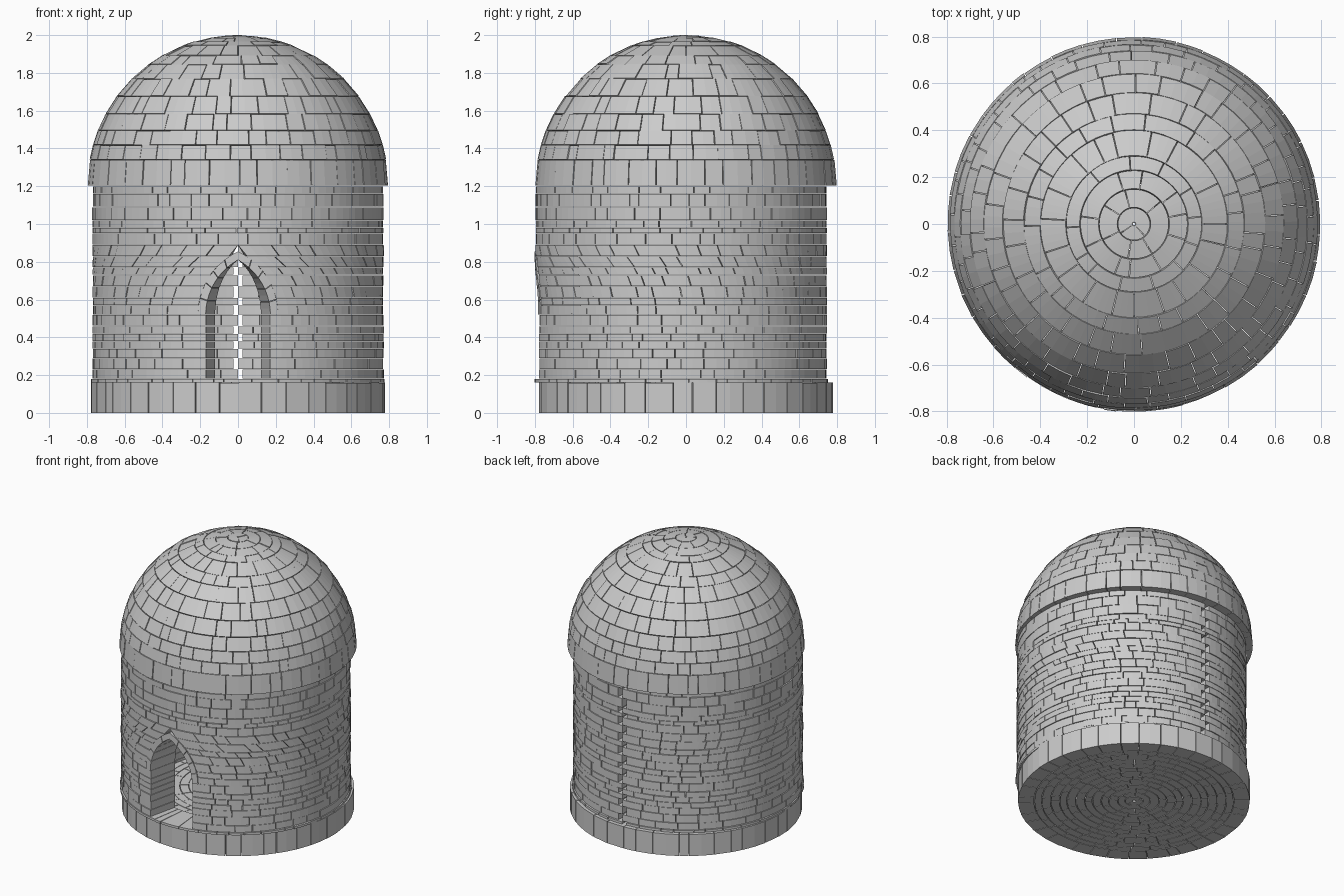
import bpy, bmesh, random
from math import pi, sin, cos, asin, acos, sqrt

if "Cube" in bpy.data.objects:
    bpy.data.objects.remove(bpy.data.objects["Cube"])

random.seed(7)
R_OUT, R_IN, WALL_Y = 0.77, 0.55, -0.025      # wall radii and forward shift
SPRING, HALF, ARC_C = 0.52, 0.17, 0.162       # pointed door arch
ARC_IN, ARC_OUT = 0.332, 0.374


def polar(a, r, z, cy=0.0):
    """Angle 0 faces the front (-y)."""
    return (r * sin(a), cy - r * cos(a), z)


def stone(bm, pt, lo, hi, n):
    """One block: pt(a, v, d) maps angle, course side (0/1), depth side (0/1)."""
    jit = random.uniform(-0.003, 0.003)
    rows = []
    for i in range(n + 1):
        t = i / n
        ab = lo[0] + (lo[1] - lo[0]) * t
        at = hi[0] + (hi[1] - hi[0]) * t
        rows.append([bm.verts.new(pt(a, v, d, jit))
                     for a, v, d in ((ab, 0, 0), (at, 1, 0), (at, 1, 1), (ab, 0, 1))])
    for r0, r1 in zip(rows, rows[1:]):
        for k in range(4):
            m = (k + 1) % 4
            bm.faces.new((r0[k], r0[m], r1[m], r1[k]))
    bm.faces.new(rows[0])
    bm.faces.new(rows[-1][::-1])


def course(bm, pt, lo, hi, radius, length, gap=0.004, seg=0.07, vary=0.3):
    """Split a run of angles into stones of irregular length."""
    span = max(abs(lo[1] - lo[0]), abs(hi[1] - hi[0]))
    n = max(1, round(span * radius / length))
    cuts = [0] + [(i + random.uniform(-vary, vary)) / n for i in range(1, n)] + [1]
    g = gap / max(span * radius, 0.01) / 2
    for f0, f1 in zip(cuts, cuts[1:]):
        f0, f1 = f0 + (g if f0 > 0 else 0), f1 - (g if f1 < 1 else 0)
        mix = lambda e, f: e[0] + (e[1] - e[0]) * f
        steps = max(1, round(span * (f1 - f0) / max(seg, 0.01)))
        stone(bm, pt, (mix(lo, f0), mix(lo, f1)), (mix(hi, f0), mix(hi, f1)), steps)


def finish(bm, name):
    bmesh.ops.recalc_face_normals(bm, faces=bm.faces)
    me = bpy.data.meshes.new(name)
    bm.to_mesh(me)
    bm.free()
    bpy.context.collection.objects.link(bpy.data.objects.new(name, me))


# Base slab: concentric rings of paving stones
bm = bmesh.new()
radii = [0.01, 0.06, 0.11, 0.17, 0.22, 0.28, 0.33, 0.39, 0.45, 0.50, 0.56, 0.62, 0.67, 0.78]
for r0, r1 in zip(radii, radii[1:]):
    def slab(a, v, d, j, r0=r0, r1=r1):
        return polar(a, (r1 - 0.002 + j * 0.5) if v else r0 + 0.002, 0.0 if d else 0.16 + j * 0.5)
    s = random.uniform(0, 2 * pi)
    course(bm, slab, (s, s + 2 * pi), (s, s + 2 * pi), r1, 0.13, seg=0.12)
finish(bm, "base_slab")


# Wall: courses stop at the door arch and leave a zigzag seam at the back
def door_angle(z, arched):
    x = HALF
    if arched:
        x = max(0.0, sqrt(max(0.0, ARC_OUT ** 2 - (z - SPRING) ** 2)) - ARC_C)
    return asin(x / R_OUT)


bm = bmesh.new()
levels = [0.16, 0.18, 0.23, 0.29, 0.34, 0.38, 0.42, 0.46, 0.52, 0.57, 0.61, 0.67, 0.73,
          0.77, 0.83, 0.89, 0.95, 0.98, 1.02, 1.09, 1.16, 1.20]
for i, (z0, z1) in enumerate(zip(levels, levels[1:])):
    def wall(a, v, d, j, z0=z0, z1=z1, extra=0.006 if i == 0 else 0.0):
        return polar(a, R_IN if d else R_OUT + extra + j, z1 - 0.0015 if v else z0 + 0.0015, WALL_Y)
    left, right = (-pi, pi - 0.045) if i % 2 else (-pi + 0.045, pi)
    arched = z0 >= SPRING
    b, t = door_angle(z0, arched), door_angle(z1, arched)
    size = random.uniform(0.11, 0.15)
    if i == 0 or b == 0:
        course(bm, wall, (left, right), (left, right), R_OUT, size)
    else:
        course(bm, wall, (b, right), (t, right), R_OUT, size)
        course(bm, wall, (left, -b), (left, -t), R_OUT, size)
finish(bm, "wall_stones")

# Door arch: voussoirs on both sides of a pointed arch
bm = bmesh.new()
for side in (-1, 1):
    def arch(a, v, d, j, side=side):
        r = ARC_OUT - 0.002 if v else ARC_IN
        x = max(0.0, r * cos(a) - ARC_C)
        return polar(side * asin(x / R_OUT), R_IN if d else R_OUT + 0.004 + j,
                     SPRING + r * sin(a), WALL_Y)
    course(bm, arch, (0, acos(ARC_C / ARC_IN)), (0, acos(ARC_C / ARC_OUT)),
           ARC_IN, 0.08, gap=0.003, seg=0.1, vary=0.1)
finish(bm, "door_arch")

# Dome: rings of stones following a hemisphere
bm = bmesh.new()
DOME, THICK = 0.797, 0.2
rings = [0.797, 0.785, 0.767, 0.741, 0.70, 0.64, 0.56, 0.47, 0.40, 0.29, 0.23, 0.15, 0.07, 0.006]
phis = [acos(r / DOME) for r in rings]
for p0, p1, r0 in zip(phis, phis[1:], rings):
    def dome(a, v, d, j, p0=p0, p1=p1):
        p = p1 - 0.002 if v else p0 + 0.002
        r = DOME - THICK if d else DOME + j
        return polar(a, r * cos(p), 1.202 + r * sin(p))
    s = random.uniform(0, 2 * pi)
    course(bm, dome, (s, s + 2 * pi), (s, s + 2 * pi), r0, 0.135, seg=0.09)
finish(bm, "dome_stones")
